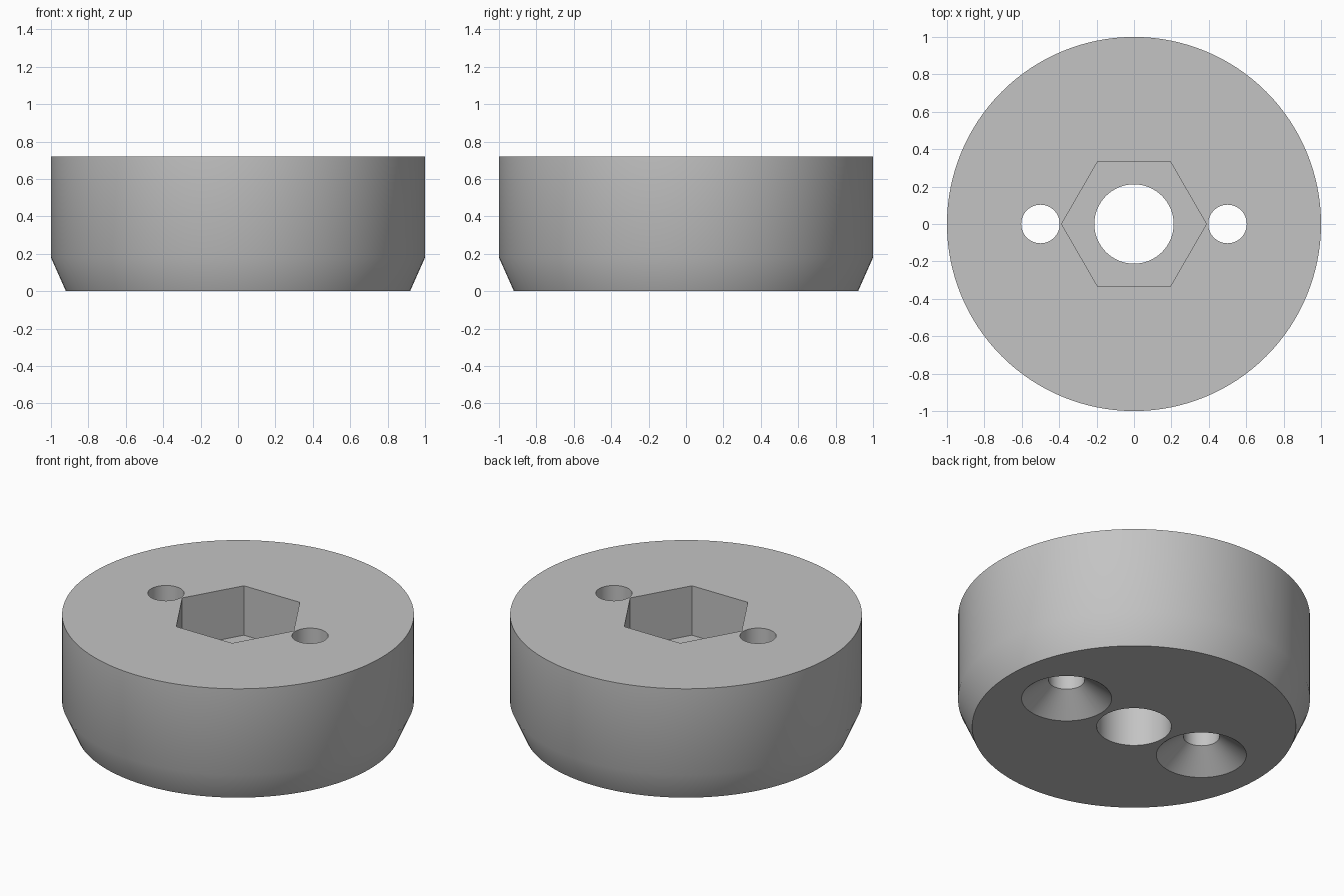
import bpy
import bmesh
from math import cos, sin, tau, radians

if "Cube" in bpy.data.objects:
    bpy.data.objects.remove(bpy.data.objects["Cube"], do_unlink=True)

HEIGHT = 0.72
FLOOR = 0.41      # bottom of the hexagonal pocket
OVER = 0.1        # how far cutters reach past the surface

grey = bpy.data.materials.new("plain_grey")
grey.use_nodes = True
colour = (0.55, 0.55, 0.55, 1)
grey.diffuse_color = colour
grey.node_tree.nodes["Principled BSDF"].inputs["Base Color"].default_value = colour


def turned(name, profile, sides, x=0):
    """Closed solid turned about a vertical axis from (radius, z) points."""
    bm = bmesh.new()
    rings = [[bm.verts.new((x + r * cos(tau * i / sides), r * sin(tau * i / sides), z))
              for i in range(sides)] for r, z in profile]
    for low, high in zip(rings, rings[1:]):
        for i in range(sides):
            j = (i + 1) % sides
            bm.faces.new((low[i], low[j], high[j], high[i]))
    bm.faces.new(rings[0][::-1])
    bm.faces.new(rings[-1])
    mesh = bpy.data.meshes.new(name)
    bm.to_mesh(mesh)
    bm.free()
    mesh.materials.append(grey)
    obj = bpy.data.objects.new(name, mesh)
    bpy.context.collection.objects.link(obj)
    return obj


# Round body with a tapered lower edge
body = turned("round_foot", [(0.92, 0), (1, 0.18), (1, HEIGHT)], 128)

# Nut pocket, centre bore and a countersunk screw hole on each side
cutters = [
    turned("nut_pocket_cutter", [(0.387, FLOOR), (0.387, HEIGHT + OVER)], 6),
    turned("bore_cutter", [(0.212, -OVER), (0.212, HEIGHT + OVER)], 64),
]
sink_r, hole_r, sink_depth = 0.256, 0.103, 0.12
for side, x in (("left", 0.5), ("right", -0.5)):
    cutters.append(turned(side + "_screw_cutter",
                          [(sink_r, -OVER), (sink_r, 0), (hole_r, sink_depth),
                           (hole_r, HEIGHT + OVER)], 64, x))

for cutter in cutters:
    cutter.hide_render = True
    cut = body.modifiers.new(cutter.name, 'BOOLEAN')
    cut.operation = 'DIFFERENCE'
    cut.solver = 'EXACT'
    cut.object = cutter

# Keep the cut result and drop the cutters
bpy.context.view_layer.update()
result = bpy.data.meshes.new_from_object(
    body.evaluated_get(bpy.context.evaluated_depsgraph_get()))
body.modifiers.clear()
body.data = result
for cutter in cutters:
    bpy.data.objects.remove(cutter, do_unlink=True)

# Smooth round walls, crisp rims
bpy.ops.object.select_all(action='DESELECT')
body.select_set(True)
bpy.context.view_layer.objects.active = body
bpy.ops.object.shade_smooth_by_angle(angle=radians(30))
